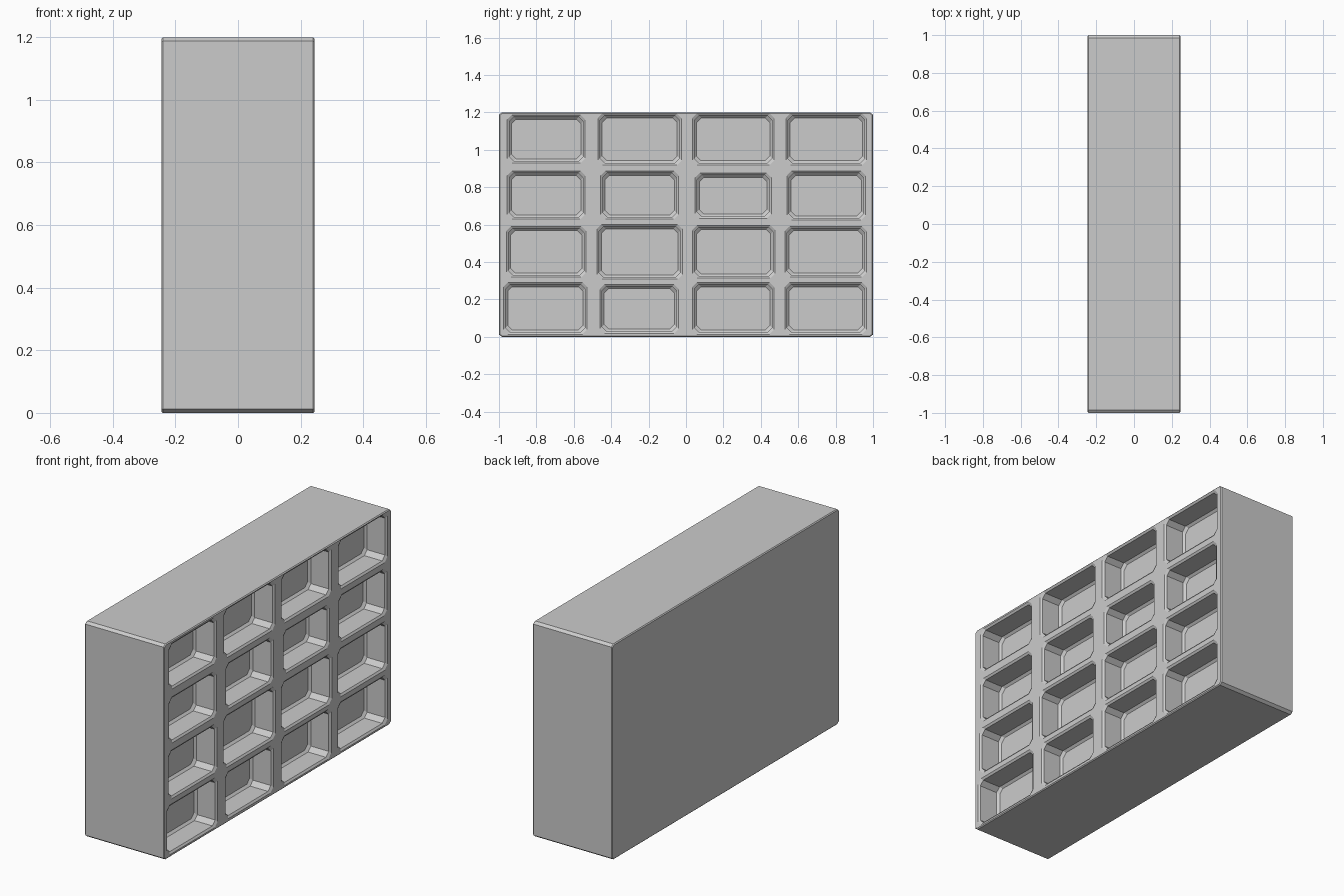
import bpy, bmesh

if "Cube" in bpy.data.objects:
    bpy.data.objects.remove(bpy.data.objects["Cube"])

HALF_X = 0.245
DEPTH = 0.13


def new_object(name, bm):
    bmesh.ops.recalc_face_normals(bm, faces=bm.faces)
    mesh = bpy.data.meshes.new(name)
    bm.to_mesh(mesh)
    bm.free()
    obj = bpy.data.objects.new(name, mesh)
    bpy.context.collection.objects.link(obj)
    return obj


def octagon(bm, x, y0, y1, z0, z1, grow, cut=0.024):
    y0, y1, z0, z1 = y0 - grow, y1 + grow, z0 - grow, z1 + grow
    pts = [(y0 + cut, z0), (y1 - cut, z0), (y1, z0 + cut), (y1, z1 - cut),
           (y1 - cut, z1), (y0 + cut, z1), (y0, z1 - cut), (y0, z0 + cut)]
    return [bm.verts.new((x, y, z)) for y, z in pts]


def add_pocket(bm, rect):
    # Back floor bevel, straight walls, flared lip
    profile = [(HALF_X - DEPTH, -0.012), (HALF_X - DEPTH + 0.012, 0),
               (HALF_X - 0.008, 0), (HALF_X, 0.011), (HALF_X + 0.01, 0.011)]
    rings = [octagon(bm, x, *rect, g) for x, g in profile]
    for a, b in zip(rings, rings[1:]):
        for i in range(8):
            j = (i + 1) % 8
            bm.faces.new((a[i], a[j], b[j], b[i]))
    bm.faces.new(rings[0])
    bm.faces.new(rings[-1])


# Chamfered block
bm = bmesh.new()
a = [bm.verts.new((-HALF_X, y, z)) for y, z in
     [(-0.984, 0), (0.984, 0), (1, 0.012), (1, 1.188),
      (0.984, 1.2), (-0.984, 1.2), (-1, 1.188), (-1, 0.012)]]
base = bm.faces.new(a)
ext = bmesh.ops.extrude_face_region(bm, geom=[base])
bmesh.ops.translate(bm, vec=(2 * HALF_X, 0, 0),
                    verts=[v for v in ext["geom"] if isinstance(v, bmesh.types.BMVert)])
bmesh.ops.recalc_face_normals(bm, faces=bm.faces)
ends = [e for e in bm.edges if abs(e.verts[0].co.x - e.verts[1].co.x) < 1e-5]
bmesh.ops.bevel(bm, geom=ends, offset=0.005, segments=1, affect='EDGES')
shelf = new_object("pigeonhole_block", bm)

# Pocket rectangles: y0, y1, z0, z1, slightly irregular
pockets = [
    (-.945, -.55, .94, 1.175), (-.46, -.035, .93, 1.183),
    (.045, .46, .93, 1.183), (.545, .955, .93, 1.183),
    (-.945, -.55, .64, .875), (-.445, -.05, .64, .875),
    (.06, .445, .645, .865), (.55, .95, .635, .875),
    (-.95, -.545, .33, .58), (-.465, -.03, .32, .59),
    (.045, .465, .325, .585), (.54, .955, .33, .58),
    (-.965, -.54, .025, .28), (-.45, -.05, .03, .27),
    (.045, .46, .025, .28), (.54, .955, .025, .28),
]
bm = bmesh.new()
for rect in pockets:
    add_pocket(bm, rect)
cutter = new_object("pocket_cutter", bm)
cutter.hide_render = True

# Carve the pockets
mod = shelf.modifiers.new("pockets", 'BOOLEAN')
mod.operation = 'DIFFERENCE'
mod.solver = 'EXACT'
mod.object = cutter
bpy.context.view_layer.objects.active = shelf
shelf.select_set(True)
bpy.ops.object.modifier_apply(modifier=mod.name)
bpy.data.objects.remove(cutter)
